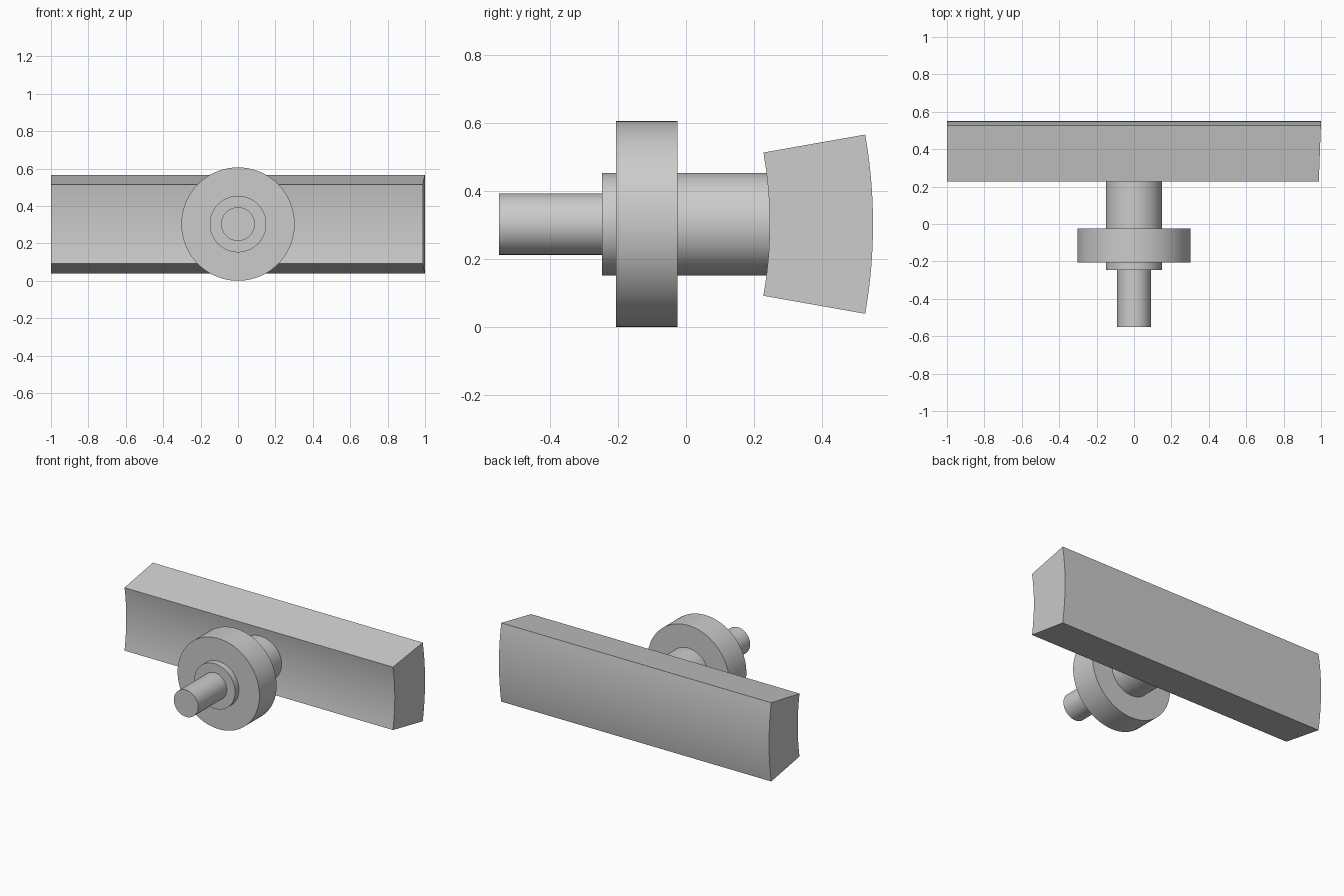
import bpy, bmesh, math
from mathutils import Matrix

if "Cube" in bpy.data.objects:
    bpy.data.objects.remove(bpy.data.objects["Cube"])

grey = bpy.data.materials.new("plain grey")
grey.diffuse_color = (0.6, 0.6, 0.6, 1)
grey.use_nodes = True
grey.node_tree.nodes["Principled BSDF"].inputs["Base Color"].default_value = grey.diffuse_color
AXIS_Z = 0.303


def finish(name, bm):
    bmesh.ops.recalc_face_normals(bm, faces=bm.faces)
    mesh = bpy.data.meshes.new(name)
    bm.to_mesh(mesh)
    bm.free()
    mesh.materials.append(grey)
    obj = bpy.data.objects.new(name, mesh)
    bpy.context.collection.objects.link(obj)
    bpy.context.view_layer.objects.active = obj
    obj.select_set(True)
    bpy.ops.object.shade_smooth_by_angle(angle=math.radians(30))
    obj.select_set(False)


def cylinder(name, radius, y0, y1):
    bm = bmesh.new()
    place = Matrix.Translation((0, (y0 + y1) / 2, AXIS_Z)) @ Matrix.Rotation(math.pi / 2, 4, 'X')
    bmesh.ops.create_cone(bm, cap_ends=True, segments=96, radius1=radius,
                          radius2=radius, depth=y1 - y0, matrix=place)
    finish(name, bm)


# Stepped shaft with its flange
cylinder("pin", 0.09, -0.55, -0.247)
cylinder("shaft", 0.151, -0.247, 0.27)
cylinder("flange", 0.303, -0.206, -0.025)

# Curved bar: a 20 degree ring sector extruded along x, right end slightly slanted
R_OUT, R_IN, CENTRE_Y, STEPS = 1.517, 1.213, -0.967, 16
angles = [math.radians(-10 + 20 * i / STEPS) for i in range(STEPS + 1)]
profile = [(CENTRE_Y + R_OUT * math.cos(a), AXIS_Z + R_OUT * math.sin(a)) for a in angles]
profile += [(CENTRE_Y + R_IN * math.cos(a), AXIS_Z + R_IN * math.sin(a)) for a in reversed(angles)]
bm = bmesh.new()
left = [bm.verts.new((-1, y, z)) for y, z in profile]
right = [bm.verts.new((1 - 0.037 * (0.55 - y), y, z)) for y, z in profile]
bm.faces.new(left)
bm.faces.new(right)
for i in range(len(profile)):
    j = (i + 1) % len(profile)
    bm.faces.new((left[i], left[j], right[j], right[i]))
finish("curved_bar", bm)
